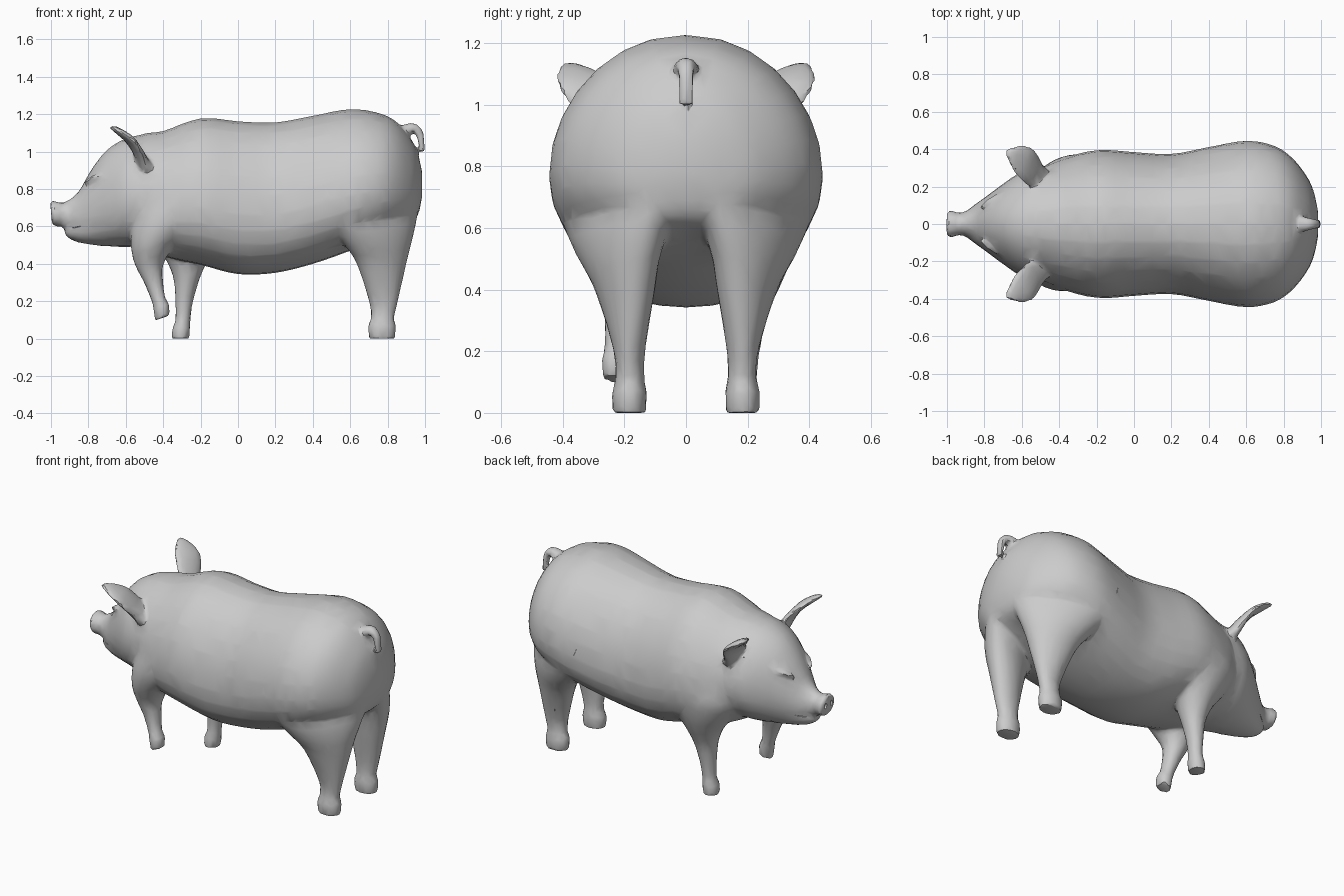
import bpy, bmesh, math
from mathutils import Vector as V

skin = bpy.data.materials.new("grey_skin")
skin.diffuse_color = (0.6, 0.6, 0.6, 1)


def catmull(a, b, c, d, t):
    return 0.5 * (2*b + (c - a)*t + (2*a - 5*b + 4*c - d)*t*t + (3*b - a - 3*c + d)*t**3)


def loft(name, rings, sides=28, steps=4, square=1.0):
    """Closed tube through rings of (centre, half axis, half axis, optional sag of the widest points)."""
    rings = [[V(v) for v in r] + [V((0, 0, 0))] * (4 - len(r)) for r in rings]
    full, n = [], len(rings)
    for i in range(n - 1):
        p = [rings[max(0, min(n - 1, i + k))] for k in (-1, 0, 1, 2)]
        for s in range(steps):
            full.append([catmull(p[0][j], p[1][j], p[2][j], p[3][j], s / steps) for j in range(4)])
    full.append(rings[-1])
    # Unit section, its upper half squared off when square < 1
    section = []
    for k in range(sides):
        t = 2 * math.pi * k / sides
        u, v = math.cos(t), math.sin(t)
        if v > 0:
            u, v = math.copysign(abs(u) ** square, u), v ** square
        section.append((u, v))
    bm = bmesh.new()
    loops = []
    for c, a, b, e in full:
        loops.append([bm.verts.new(c + a * u + b * v + e * u * u) for u, v in section])
    for l, m in zip(loops, loops[1:]):
        for k in range(sides):
            q = (k + 1) % sides
            bm.faces.new((l[k], l[q], m[q], m[k]))
    bm.faces.new(loops[0][::-1])
    bm.faces.new(loops[-1])
    bmesh.ops.recalc_face_normals(bm, faces=bm.faces)
    me = bpy.data.meshes.new(name)
    bm.to_mesh(me)
    bm.free()
    me.materials.append(skin)
    ob = bpy.data.objects.new(name, me)
    bpy.context.collection.objects.link(ob)
    return ob


def along_x(rows, sag=0.0):
    """Rows of x, top, bottom, half width."""
    return [((x, 0, (t + b) / 2), (0, w, 0), (0, 0, (t - b) / 2), (0, 0, -sag * (t - b)))
            for x, t, b, w in rows]


def along_z(rows, side=1):
    """Rows of z, x min, x max, inner y, outer y, inward shear of the rear edge."""
    return [(((x0 + x1) / 2, side * (y0 + y1) / 2, z), ((x1 - x0) / 2, -side * k, 0),
             (0, math.sqrt(((y1 - y0) / 2) ** 2 - k * k), 0)) for z, x0, x1, y0, y1, k in rows]


parts = []
# Trunk
parts.append(loft("body", along_x([
    (-0.62, 1.00, 0.60, 0.20), (-0.52, 1.09, 0.50, 0.285), (-0.40, 1.11, 0.44, 0.345),
    (-0.2, 1.178, 0.395, 0.395), (0, 1.163, 0.345, 0.385), (0.2, 1.157, 0.352, 0.375),
    (0.4, 1.192, 0.40, 0.412), (0.6, 1.227, 0.47, 0.445), (0.75, 1.207, 0.53, 0.418),
    (0.85, 1.157, 0.575, 0.35), (0.93, 1.06, 0.62, 0.245), (0.965, 0.98, 0.67, 0.16),
    (0.985, 0.89, 0.76, 0.06)], 0.11), square=0.92))
# Head, snout disc and lower jaw
parts.append(loft("head", along_x([
    (-0.95, 0.72, 0.60, 0.055), (-0.90, 0.745, 0.575, 0.068), (-0.85, 0.79, 0.535, 0.105),
    (-0.78, 0.91, 0.51, 0.155), (-0.70, 1.01, 0.495, 0.215), (-0.60, 1.07, 0.49, 0.28),
    (-0.50, 1.09, 0.50, 0.305), (-0.40, 1.08, 0.55, 0.30)], 0.05)))
parts.append(loft("snout", [
    ((-0.90, 0, 0.655), (0, 0.058, 0), (0.015, 0, 0.065)),
    ((-0.955, 0, 0.665), (0, 0.064, 0), (-0.005, 0, 0.064)),
    ((-0.98, 0, 0.668), (0, 0.075, 0), (-0.01, 0, 0.07)),
    ((-0.999, 0, 0.668), (0, 0.062, 0), (-0.005, 0, 0.058))]))
parts.append(loft("jaw", along_x([
    (-0.925, 0.60, 0.555, 0.035), (-0.89, 0.63, 0.528, 0.065), (-0.82, 0.68, 0.507, 0.11),
    (-0.70, 0.74, 0.492, 0.17)])))
# Hind legs
for s in (1, -1):
    parts.append(loft("hind_leg", along_z([
        (0.0, 0.70, 0.84, 0.13, 0.24, 0), (0.07, 0.695, 0.845, 0.127, 0.24, 0),
        (0.11, 0.71, 0.835, 0.135, 0.23, 0), (0.2, 0.70, 0.855, 0.132, 0.235, 0),
        (0.4, 0.635, 0.90, 0.10, 0.297, 0.03), (0.5, 0.57, 0.925, 0.085, 0.35, 0.06),
        (0.6, 0.49, 0.948, 0.055, 0.395, 0.095), (0.72, 0.42, 0.965, 0.02, 0.43, 0.14),
        (0.86, 0.45, 0.94, 0.02, 0.41, 0.13), (0.98, 0.52, 0.86, 0.05, 0.31, 0.08)], s)))
# Standing and lifted front legs
parts.append(loft("standing_front_leg", along_z([
    (0.0, -0.355, -0.26, 0.13, 0.235, 0), (0.06, -0.35, -0.255, 0.13, 0.235, 0),
    (0.10, -0.335, -0.255, 0.14, 0.23, 0), (0.2, -0.335, -0.24, 0.135, 0.24, 0),
    (0.32, -0.345, -0.205, 0.115, 0.265, 0), (0.42, -0.385, -0.16, 0.09, 0.31, 0),
    (0.52, -0.46, -0.09, 0.06, 0.35, 0), (0.65, -0.53, -0.03, 0.04, 0.375, 0),
    (0.80, -0.50, -0.06, 0.04, 0.35, 0)])))
parts.append(loft("lifted_front_leg", [
    ((-0.405, -0.225, 0.11), (0.04, 0, 0.014), (0, 0.045, 0)),
    ((-0.41, -0.225, 0.17), (0.042, 0, 0.014), (0, 0.05, 0)),
    ((-0.425, -0.22, 0.21), (0.037, 0, 0.01), (0, 0.045, 0)),
    ((-0.452, -0.21, 0.31), (0.05, 0, 0.01), (0, 0.055, 0)),
    ((-0.475, -0.205, 0.40), (0.078, 0, 0), (0, 0.08, 0)),
    ((-0.455, -0.205, 0.50), (0.118, 0, 0), (0, 0.125, 0)),
    ((-0.38, -0.195, 0.63), (0.185, 0, 0), (0, 0.165, 0)),
    ((-0.31, -0.18, 0.80), (0.20, 0, 0), (0, 0.17, 0))]))
# Curved leaf ears and slight brow ridges over the eyes
for s in (1, -1):
    parts.append(loft("ear", [((x, s * (y0 + y1) / 2, z), (lean, s * (y1 - y0) / 2, -lean / 3), (tx, 0, tz))
                              for x, z, y0, y1, tx, tz, lean in [
        (-0.48, 0.90, 0.19, 0.30, 0.035, 0.015, 0.0), (-0.51, 0.95, 0.19, 0.33, 0.028, 0.014, 0.008),
        (-0.54, 1.01, 0.20, 0.38, 0.02, 0.014, 0.018), (-0.58, 1.065, 0.235, 0.415, 0.014, 0.017, 0.025),
        (-0.625, 1.10, 0.285, 0.42, 0.009, 0.017, 0.02), (-0.66, 1.122, 0.335, 0.413, 0.005, 0.014, 0.01),
        (-0.683, 1.13, 0.36, 0.40, 0.002, 0.009, 0.0)]]))
    parts.append(loft("brow", [
        ((-0.825, s * 0.092, 0.832), (0, 0.008, 0), (0, 0, 0.006)),
        ((-0.785, s * 0.116, 0.858), (0, 0.016, 0), (0, 0, 0.013)),
        ((-0.74, s * 0.15, 0.87), (0, 0.01, 0), (0, 0, 0.008))]))
# Hooked tail
parts.append(loft("tail", [
    ((0.87, 0, 1.09), (0, 0.045, 0), (0.02, 0, -0.035)),
    ((0.91, 0, 1.12), (0, 0.04, 0), (0.012, 0, -0.03)),
    ((0.945, 0, 1.125), (0, 0.032, 0), (-0.006, 0, -0.025)),
    ((0.969, 0, 1.10), (0, 0.028, 0), (-0.02, 0, -0.008)),
    ((0.981, 0, 1.05), (0, 0.025, 0), (-0.017, 0, -0.002)),
    ((0.987, 0, 1.0), (0, 0.024, 0), (-0.014, 0, 0))], 16))

# Merge the parts into one skin
for p in parts:
    p.select_set(True)
pig = parts[0]
bpy.context.view_layer.objects.active = pig
bpy.ops.object.join()
pig.name = "pig"
m = pig.modifiers.new("merge", 'REMESH')
m.mode = 'VOXEL'
m.voxel_size = 0.011
m = pig.modifiers.new("soften", 'SMOOTH')
m.factor = 0.5
m.iterations = 7
m = pig.modifiers.new("facets", 'DECIMATE')
m.ratio = 0.05


def cut(ob):
    b = pig.modifiers.new(ob.name, 'BOOLEAN')
    b.operation, b.object, b.solver = 'DIFFERENCE', ob, 'EXACT'
    ob.hide_render = True
    ob.hide_set(True)


# Nostrils, eye slits and mouth line
for s in (1, -1):
    cut(loft("nostril_cutter", [((-1.03, s * 0.028, 0.675), (0, 0.012, 0), (0, 0, 0.02)),
                                ((-0.97, s * 0.028, 0.675), (0, 0.010, 0), (0, 0, 0.016))], 10, 1))
    cut(loft("eye_cutter", [((-0.82, s * 0.125, 0.815), (0, 0.03, 0), (0, 0, 0.003)),
                            ((-0.795, s * 0.142, 0.832), (0, 0.025, 0), (0, 0, 0.008)),
                            ((-0.77, s * 0.16, 0.842), (0, 0.02, 0), (0, 0, 0.003))], 10, 2))
    cut(loft("mouth_cutter", [((-0.94, s * 0.06, 0.592), (0, 0.02, 0), (0, 0, 0.004)),
                              ((-0.88, s * 0.088, 0.592), (0, 0.02, 0), (0, 0, 0.004)),
                              ((-0.83, s * 0.125, 0.605), (0, 0.015, 0), (0, 0, 0.002))], 10, 2))

# Bake the skin and shade it
bpy.ops.object.select_all(action='DESELECT')
pig.select_set(True)
bpy.context.view_layer.objects.active = pig
bpy.ops.object.convert(target='MESH')
if not pig.data.materials:
    pig.data.materials.append(skin)
bpy.ops.object.shade_smooth_by_angle(angle=math.radians(30))
for ob in [o for o in bpy.data.objects if "cutter" in o.name]:
    bpy.data.objects.remove(ob)
